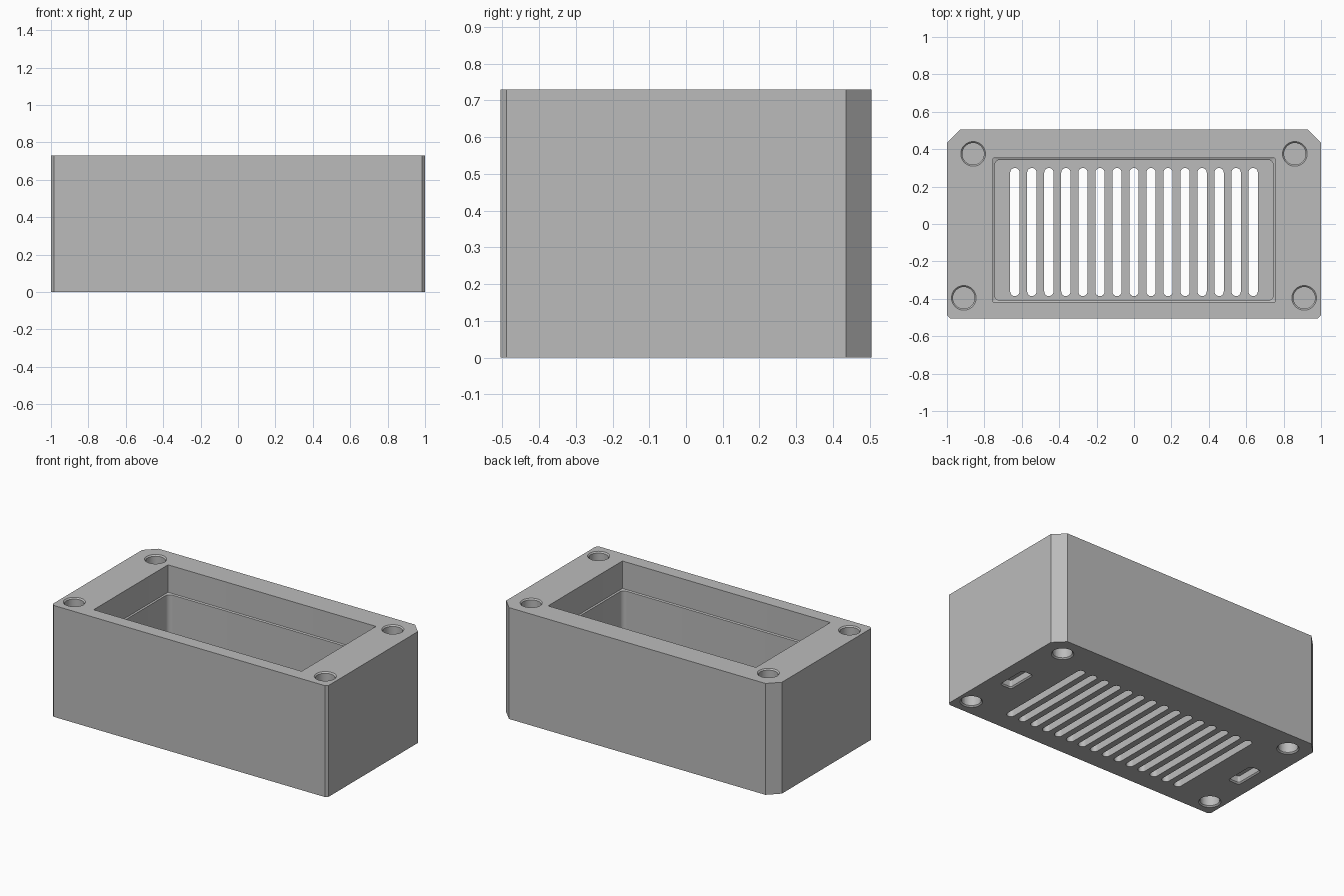
import bpy
import bmesh
import math

if "Cube" in bpy.data.objects:
    bpy.data.objects.remove(bpy.data.objects["Cube"])

HEIGHT = 0.73
FLOOR = 0.05
HOLES = [(0.86, 0.375), (0.91, -0.395)]

grey = bpy.data.materials.new("plain grey")
grey.use_nodes = True
grey.diffuse_color = (0.5, 0.5, 0.5, 1)
grey.node_tree.nodes["Principled BSDF"].inputs["Base Color"].default_value = (0.5, 0.5, 0.5, 1)


def rounded(x, y, w, d, r, seg=8):
    """Rounded rectangle outline; a full radius gives a circle or a slot."""
    pts = []
    for k, (sx, sy) in enumerate([(1, 1), (-1, 1), (-1, -1), (1, -1)]):
        cx, cy = x + sx * (w / 2 - r), y + sy * (d / 2 - r)
        for i in range(seg + 1):
            a = (k + i / seg) * math.pi / 2
            pts.append((cx + r * math.cos(a), cy + r * math.sin(a)))
    return pts


def loft(bm, sections):
    """Closed solid through (outline, z) sections, from bottom to top."""
    rings = [[bm.verts.new((x, y, z)) for x, y in pts] for pts, z in sections]
    n = len(rings[0])
    for low, high in zip(rings, rings[1:]):
        for i in range(n):
            j = (i + 1) % n
            bm.faces.new((low[i], low[j], high[j], high[i]))
    bm.faces.new(rings[0][::-1])
    bm.faces.new(rings[-1])


def make_object(name, bm):
    bmesh.ops.remove_doubles(bm, verts=bm.verts, dist=1e-5)
    bmesh.ops.recalc_face_normals(bm, faces=bm.faces)
    mesh = bpy.data.meshes.new(name)
    bm.to_mesh(mesh)
    bm.free()
    mesh.materials.append(grey)
    ob = bpy.data.objects.new(name, mesh)
    bpy.context.collection.objects.link(ob)
    return ob


def cut(ob, bm):
    """Subtract a solid from the object, then discard the cutter."""
    cutter = make_object("cutter", bm)
    cutter.hide_render = True
    bpy.context.view_layer.objects.active = ob
    mod = ob.modifiers.new("cut", "BOOLEAN")
    mod.operation = "DIFFERENCE"
    mod.solver = "EXACT"
    mod.object = cutter
    bpy.ops.object.modifier_apply(modifier=mod.name)
    bpy.data.objects.remove(cutter)


def pocket(bm, x, y, w, d, r, mouth, depth, up, lip=0.008):
    """Blind recess with a fine chamfer around its mouth; up=1 opens upward."""
    small = rounded(x, y, w, d, r)
    big = rounded(x, y, w + 2 * lip, d + 2 * lip, r + lip)
    steps = [(small, mouth - up * depth), (small, mouth - up * lip),
             (big, mouth), (big, mouth + up * 0.05)]
    loft(bm, steps if up > 0 else steps[::-1])


# Box body: wide chamfers on the back corners, fine ones on the front
back, front = 0.07, 0.016
half = [(1 - front, -0.505), (1, -0.505 + front), (1, 0.505 - back), (1 - back, 0.505)]
outline = half + [(-x, y) for x, y in reversed(half)]
bm = bmesh.new()
loft(bm, [(outline, 0), (outline, HEIGHT)])
box = make_object("box_body", bm)

# Stepped cavity: square-cornered mouth above a narrower, rounded chamber
bm = bmesh.new()
chamber = rounded(0, -0.033, 1.49, 0.752, 0.03)
mouth = rounded(0, -0.033, 1.508, 0.77, 0.004)
loft(bm, [(chamber, FLOOR), (chamber, 0.545), (mouth, 0.55), (mouth, HEIGHT + 0.05)])
cut(box, bm)

# Vent slots, corner holes at both ends, and two small recesses underneath
bm = bmesh.new()
for i in range(15):
    slot = rounded((i - 7) * 0.091, -0.043, 0.05, 0.685, 0.0249)
    loft(bm, [(slot, -0.05), (slot, FLOOR + 0.05)])
for side in (1, -1):
    for x, y in HOLES:
        pocket(bm, side * x, y, 0.116, 0.116, 0.0579, HEIGHT, 0.12, 1)
        pocket(bm, side * x, y, 0.116, 0.116, 0.0579, 0, 0.12, -1)
    pocket(bm, side * 0.87, -0.03, 0.07, 0.19, 0.012, 0, 0.05, -1)
cut(box, bm)

# Smooth rounded walls, sharp edges elsewhere
bpy.ops.object.select_all(action="DESELECT")
box.select_set(True)
bpy.context.view_layer.objects.active = box
bpy.ops.object.shade_smooth_by_angle(angle=math.radians(30))
